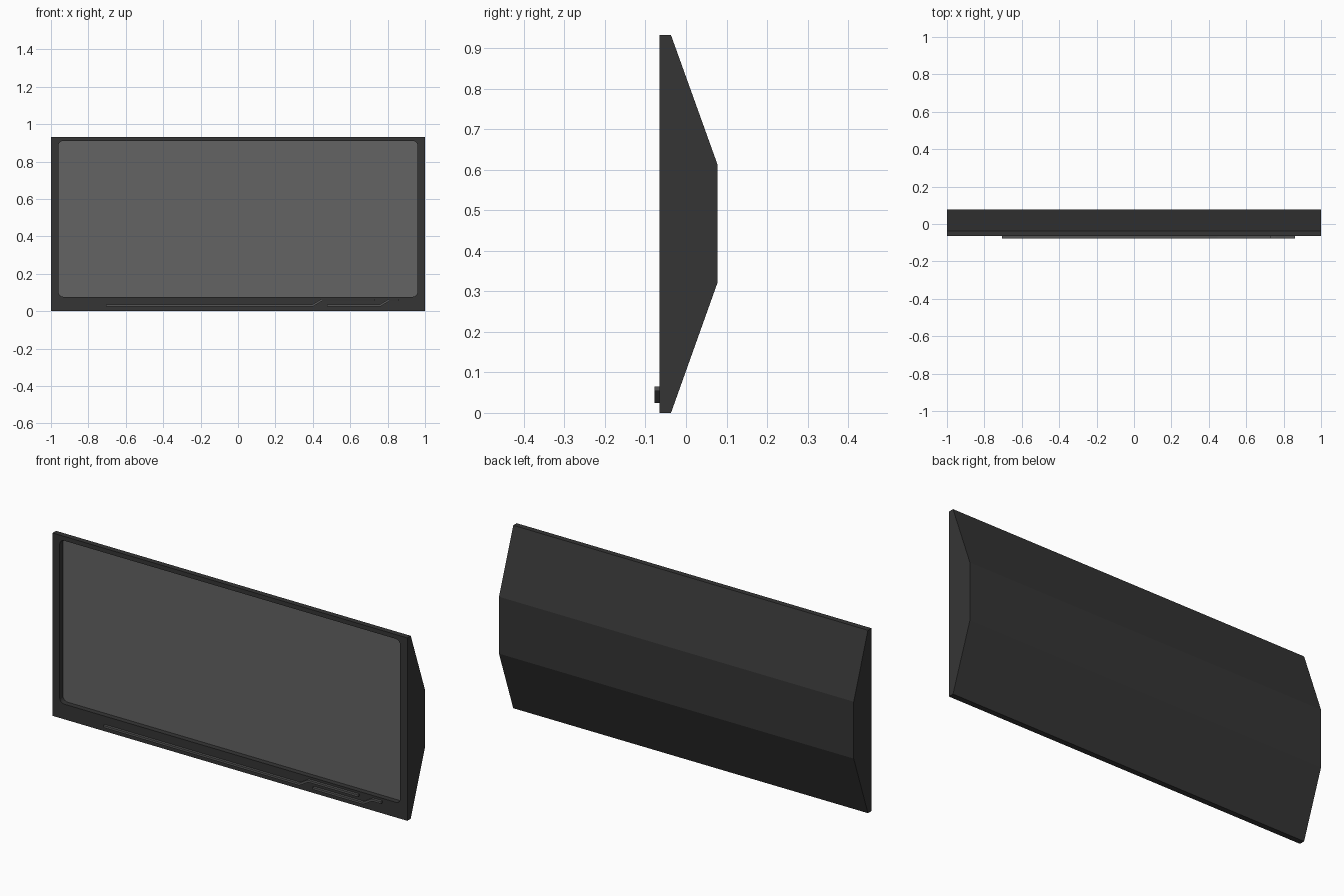
import bpy, bmesh, math

if "Cube" in bpy.data.objects:
    bpy.data.objects.remove(bpy.data.objects["Cube"])

def material(name, rgb):
    m = bpy.data.materials.new(name)
    m.diffuse_color = (*rgb, 1)
    m.use_nodes = True
    m.node_tree.nodes["Principled BSDF"].inputs["Base Color"].default_value = m.diffuse_color
    return m

casing_mat = material("charcoal casing", (0.036, 0.036, 0.036))
screen_mat = material("grey screen", (0.125, 0.125, 0.125))
trim_mat = material("dark grey trim", (0.09, 0.09, 0.09))

def prism(name, points, direction, mat):
    """Extrude a closed planar outline of 3D points along a direction."""
    bm = bmesh.new()
    face = bm.faces.new([bm.verts.new(p) for p in points])
    ext = bmesh.ops.extrude_face_region(bm, geom=[face])
    bmesh.ops.translate(bm, vec=direction,
                        verts=[v for v in ext["geom"] if isinstance(v, bmesh.types.BMVert)])
    bmesh.ops.recalc_face_normals(bm, faces=bm.faces)
    me = bpy.data.meshes.new(name)
    bm.to_mesh(me)
    bm.free()
    ob = bpy.data.objects.new(name, me)
    bpy.context.collection.objects.link(ob)
    me.materials.append(mat)
    return ob

def rounded_rect(x, z0, z1, r, y, n=5):
    pts = []
    for q, (cx, cz) in enumerate([(x - r, z1 - r), (r - x, z1 - r), (r - x, z0 + r), (x - r, z0 + r)]):
        for i in range(n + 1):
            a = math.radians(90 * (q + i / n))
            pts.append((cx + r * math.cos(a), y, cz + r * math.sin(a)))
    return pts

FRONT, FLOOR = -0.065, -0.035

# Casing: wedge-backed profile swept across the width
profile = [(FRONT, 0), (-0.037, 0), (0.078, 0.322), (0.078, 0.612), (-0.037, 0.932), (FRONT, 0.932)]
casing = prism("casing", [(-1, y, z) for y, z in profile], (2, 0, 0), casing_mat)

# Recess for the screen
cutter = prism("recess_cutter", rounded_rect(0.96, 0.077, 0.91, 0.025, -0.1),
               (0, FLOOR + 0.1, 0), casing_mat)
cutter.hide_render = True
cutter.hide_set(True)
cut = casing.modifiers.new("recess", "BOOLEAN")
cut.operation, cut.solver, cut.object = "DIFFERENCE", "EXACT", cutter

# Screen panel on the recess floor
prism("screen", rounded_rect(0.96, 0.077, 0.91, 0.025, FLOOR - 0.003), (0, 0.006, 0), screen_mat)

# Raised trim strips along the lower bezel, each stepping up near its right end
def trim(name, x0, x1, x2, x3, low=0.024, high=0.054, t=0.011):
    lower = [(x0, low), (x1, low), (x2, high), (x3, high)]
    shift = 0.004   # keeps the slanted part the same width
    upper = [(x3, high + t), (x2 - shift, high + t), (x1 - shift, low + t), (x0, low + t)]
    prism(name, [(x, -0.078, z) for x, z in lower + upper], (0, 0.016, 0), trim_mat)

trim("long_trim", -0.705, 0.40, 0.45, 0.73)
trim("short_trim", 0.475, 0.76, 0.81, 0.86)
